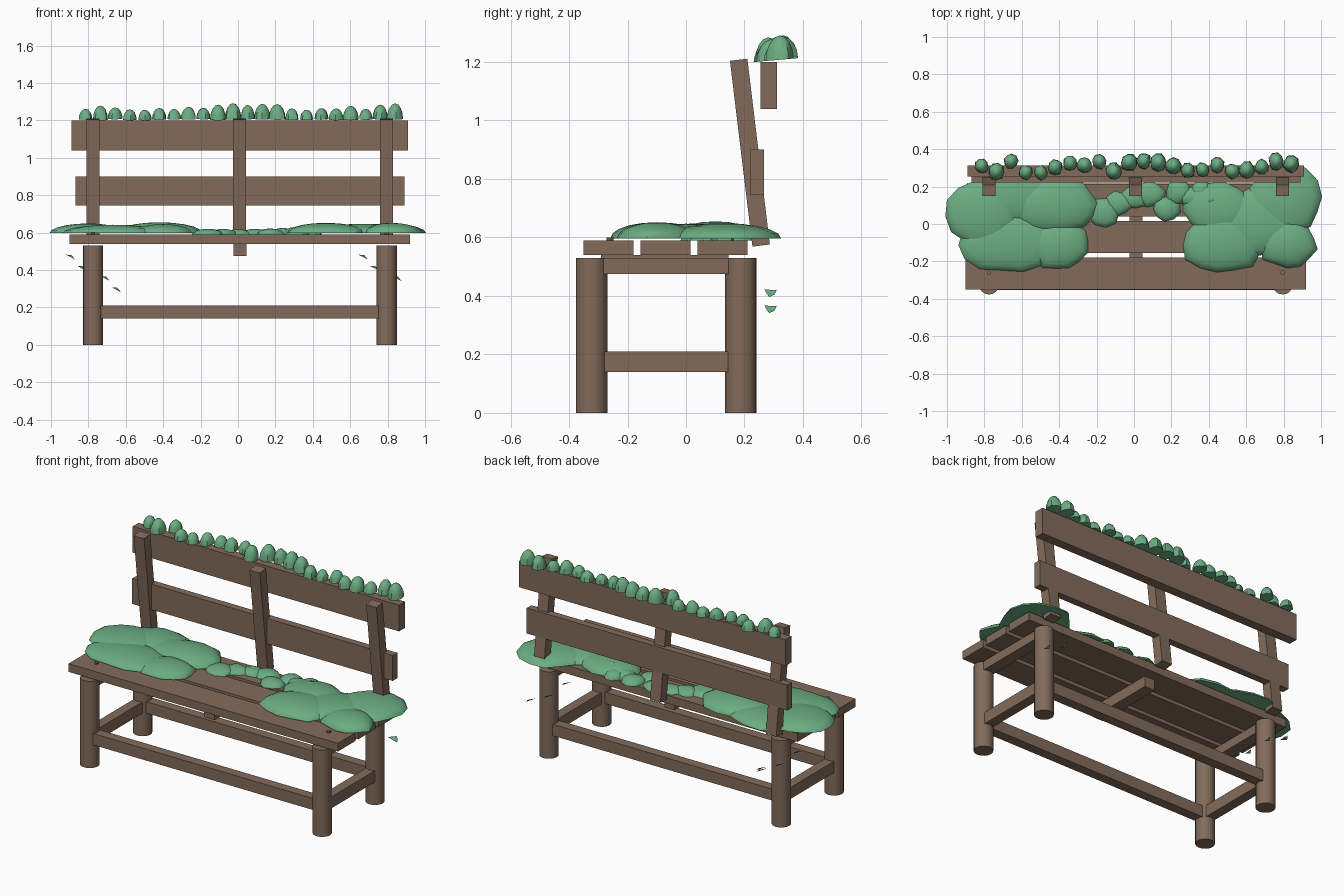
import bpy, bmesh, math, random
from mathutils import Matrix, Vector

if "Cube" in bpy.data.objects:
    bpy.data.objects.remove(bpy.data.objects["Cube"])

random.seed(4)


def material(name, rgb):
    m = bpy.data.materials.new(name)
    m.diffuse_color = (*rgb, 1)
    m.use_nodes = True
    m.node_tree.nodes["Principled BSDF"].inputs["Base Color"].default_value = m.diffuse_color
    return m


wood = material("weathered_wood", (0.225, 0.148, 0.104))
moss = material("moss_green", (0.15, 0.42, 0.225))


def finish(name, bm, mat, smooth=None):
    bmesh.ops.recalc_face_normals(bm, faces=bm.faces)
    mesh = bpy.data.meshes.new(name)
    bm.to_mesh(mesh)
    bm.free()
    mesh.materials.append(mat)
    ob = bpy.data.objects.new(name, mesh)
    bpy.context.collection.objects.link(ob)
    if smooth:
        bpy.ops.object.select_all(action='DESELECT')
        bpy.context.view_layer.objects.active = ob
        ob.select_set(True)
        bpy.ops.object.shade_smooth_by_angle(angle=math.radians(smooth))
    return ob


def box(name, x0, x1, y0, y1, z0, z1):
    bm = bmesh.new()
    m = Matrix.Translation(((x0 + x1) / 2, (y0 + y1) / 2, (z0 + z1) / 2))
    m = m @ Matrix.Diagonal((x1 - x0, y1 - y0, z1 - z0, 1))
    bmesh.ops.create_cube(bm, size=1, matrix=m)
    return finish(name, bm, wood)


def cylinder(name, x, y, z0, z1, r, sides):
    bm = bmesh.new()
    bmesh.ops.create_cone(bm, cap_ends=True, segments=sides, radius1=r, radius2=r,
                          depth=z1 - z0, matrix=Matrix.Translation((x, y, (z0 + z1) / 2)))
    return finish(name, bm, wood, 30)


def mound(bm, x, y, z, rx, ry, h, sides, rings, wobble, slope=0.0):
    """Irregular flat-bottomed dome; slope tilts its base along y."""
    rim = [1 + random.uniform(-wobble, wobble) for _ in range(sides)]
    turn = random.uniform(0, 1)
    loops = []
    for k in range(rings):
        t = k / rings * math.pi / 2
        loop = []
        for i in range(sides):
            a = math.tau * (i + turn) / sides
            r = math.cos(t) * (1 + (rim[i] - 1) * math.cos(t))
            dy = ry * r * math.sin(a)
            loop.append(bm.verts.new((x + rx * r * math.cos(a), y + dy,
                                      z + h * math.sin(t) + slope * dy)))
        loops.append(loop)
    top = bm.verts.new((x, y, z + h))
    bm.faces.new(loops[0])
    for i in range(sides):
        j = (i + 1) % sides
        for a, b in zip(loops, loops[1:]):
            bm.faces.new((a[i], a[j], b[j], b[i]))
        bm.faces.new((loops[-1][i], loops[-1][j], top))


# Legs, side rails and side stretchers
for side, x in (("left", -0.775), ("right", 0.795)):
    for end, y in (("front", -0.323), ("back", 0.187)):
        cylinder(f"{end}_{side}_leg", x, y, 0, 0.53, 0.054, 16)
    box(f"{side}_seat_rail", x - 0.035, x + 0.035, -0.29, 0.145, 0.475, 0.53)
    box(f"{side}_stretcher", x - 0.03, x + 0.03, -0.29, 0.145, 0.14, 0.21)
    cylinder(f"{side}_peg", x, -0.26, 0.58, 0.6, 0.012, 10)

# Long stretchers and middle rail
for end, y in (("front", -0.323), ("back", 0.187)):
    box(f"{end}_stretcher", -0.74, 0.76, y - 0.03, y + 0.03, 0.14, 0.21)
box("middle_seat_rail", -0.025, 0.045, -0.29, 0.145, 0.475, 0.54)

# Seat planks
for i, y in enumerate((-0.35, -0.155, 0.04)):
    box(f"seat_plank_{i + 1}", -0.9, 0.92, y, y + 0.17, 0.54, 0.59)

# Leaning back posts
for side, x in (("left", -0.775), ("middle", 0.007), ("right", 0.795)):
    post = box(f"{side}_back_post", -0.035, 0.035, -0.03, 0.03, -0.32, 0.32)
    post.location = (x, 0.2185, 0.89)
    post.rotation_euler.x = math.atan2(0.077, 0.636)

# Back planks
box("upper_back_plank", -0.89, 0.91, 0.255, 0.312, 1.04, 1.2)
box("lower_back_plank", -0.87, 0.89, 0.221, 0.266, 0.745, 0.9)

# Broad moss mats on the seat: x, y, half width, half depth, height
mats = {
    "left_moss_mat": ((-0.80, 0.06, 0.20, 0.19, 0.052), (-0.67, -0.10, 0.26, 0.16, 0.045),
                      (-0.42, 0.10, 0.23, 0.15, 0.058), (-0.40, -0.11, 0.16, 0.135, 0.048),
                      (-0.65, 0.15, 0.24, 0.15, 0.045)),
    "right_moss_mat": ((0.80, 0.13, 0.20, 0.19, 0.052), (0.47, -0.10, 0.22, 0.165, 0.055),
                       (0.82, -0.10, 0.155, 0.135, 0.055), (0.45, 0.08, 0.19, 0.15, 0.05),
                       (0.66, 0.0, 0.22, 0.18, 0.05)),
}
for name, parts in mats.items():
    bm = bmesh.new()
    for x, y, rx, ry, h in parts:
        mound(bm, x, y, 0.597, rx, ry, h, 14, 5, 0.08)
    finish(name, bm, moss, 40)

# Small moss clumps joining the mats
bm = bmesh.new()
for x, y, r, h in ((-0.16, 0.06, 0.085, 0.03), (-0.08, 0.11, 0.07, 0.03), (0.0, 0.14, 0.07, 0.028),
                   (0.09, 0.16, 0.075, 0.03), (0.17, 0.08, 0.075, 0.032), (0.24, 0.17, 0.075, 0.035),
                   (0.31, 0.14, 0.07, 0.04), (0.36, 0.18, 0.06, 0.04), (0.41, 0.13, 0.04, 0.058)):
    mound(bm, x, y, 0.59, r, r * 0.9, h, 9, 4, 0.12)
finish("small_moss_clumps", bm, moss, 40)

# Row of moss tufts along the top plank: depth and height of each tuft
depths = (0.31, 0.28, 0.335, 0.275, 0.275, 0.305, 0.325, 0.315, 0.335, 0.28, 0.33, 0.335,
          0.33, 0.31, 0.285, 0.29, 0.315, 0.28, 0.29, 0.305, 0.335, 0.32)
heights = (0.055, 0.075, 0.06, 0.055, 0.053, 0.06, 0.053, 0.065, 0.058, 0.08, 0.083, 0.073,
           0.08, 0.08, 0.06, 0.052, 0.058, 0.06, 0.073, 0.055, 0.075, 0.083)
bm = bmesh.new()
for i, (y, h) in enumerate(zip(depths, heights)):
    r = 0.024 + h * 0.24
    mound(bm, -0.815 + i * 0.0788, y, 1.2 + 0.09 * (y - 0.235), r, r * 1.1, h, 9, 4, 0.1, 0.09)
finish("moss_tufts", bm, moss, 40)

# Loose falling leaves
bm = bmesh.new()
for x, y, z in ((-0.895, 0.2, 0.47), (-0.835, 0.29, 0.41), (-0.71, 0.29, 0.355), (-0.65, 0.2, 0.295),
                (0.67, 0.2, 0.47), (0.73, 0.29, 0.41), (0.85, 0.29, 0.355)):
    c = Vector((x, y, z))
    tip, left, fold, right = (bm.verts.new(c + Vector(o)) for o in (
        (-0.025, -0.022, 0.012), (0.005, 0.02, 0.01), (0.018, 0.012, -0.006), (0.025, -0.006, -0.014)))
    bm.faces.new((tip, left, fold))
    bm.faces.new((tip, fold, right))
finish("loose_leaves", bm, moss)
